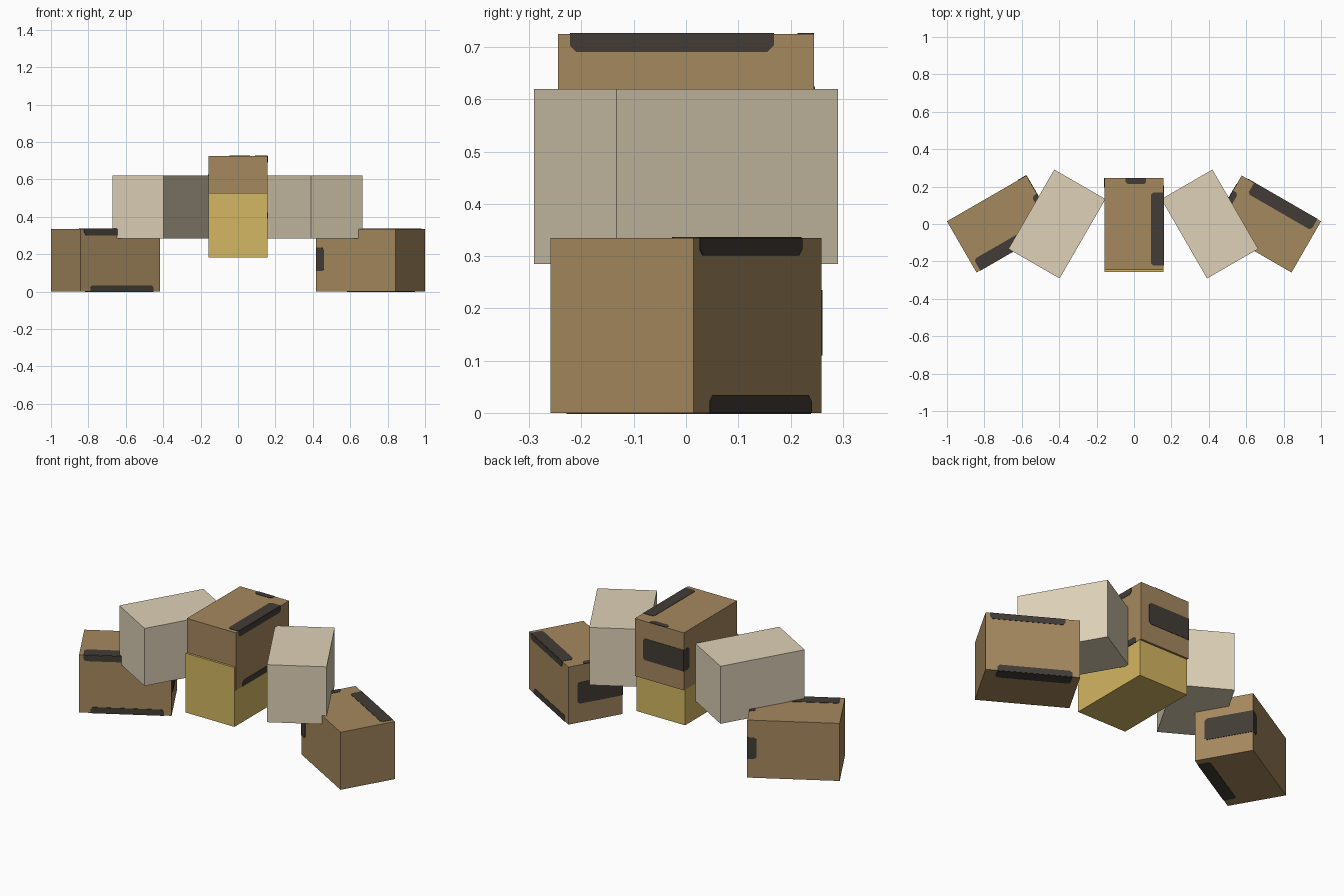
import bpy, bmesh, math
from mathutils import Vector

if "Cube" in bpy.data.objects:
    bpy.data.objects.remove(bpy.data.objects["Cube"])

# Carton size: width, length, height
W, L, H = 0.316, 0.49, 0.335


def material(name, rgb):
    m = bpy.data.materials.new(name)
    lin = [((c / 255 + 0.055) / 1.055) ** 2.4 for c in rgb]
    m.diffuse_color = (*lin, 1)
    m.use_nodes = True
    m.node_tree.nodes["Principled BSDF"].inputs["Base Color"].default_value = m.diffuse_color
    return m


BROWN = material("cardboard_brown", (165, 136, 94))
GOLD = material("cardboard_gold", (212, 183, 98))
PALE = material("cardboard_pale", (222, 209, 183))
DARK = material("tape_dark", (66, 60, 54))


def add_object(name, bm, mat, loc, turn):
    bmesh.ops.recalc_face_normals(bm, faces=bm.faces)
    mesh = bpy.data.meshes.new(name)
    bm.to_mesh(mesh)
    bm.free()
    mesh.materials.append(mat)
    ob = bpy.data.objects.new(name, mesh)
    ob.location = loc
    ob.rotation_euler.z = math.radians(turn)
    bpy.context.collection.objects.link(ob)
    return ob


def carton(name, mat, loc, turn=0, size=(W, L, H)):
    """Plain box standing on its origin."""
    bm = bmesh.new()
    bmesh.ops.create_cube(bm, size=1)
    for v in bm.verts:
        v.co = Vector((v.co.x * size[0], v.co.y * size[1], (v.co.z + 0.5) * size[2]))
    return add_object(name, bm, mat, loc, turn)


def tape_flap(bm, origin, along, inward, a0, a1, width):
    """Thin flap: straight on the folded edge, clipped corners on the free side."""
    o, u, v = Vector(origin), Vector(along), Vector(inward)
    n = u.cross(v)
    c = 0.012
    outline = [(a0, 0), (a1, 0), (a1, width - c), (a1 - c, width),
               (a0 + c, width), (a0, width - c)]
    rings = [[bm.verts.new(o + u * a + v * b + n * h) for a, b in outline]
             for h in (-0.002, 0.002)]
    for ring in rings:
        bm.faces.new(ring)
    for i in range(6):
        j = (i + 1) % 6
        bm.faces.new((rings[0][i], rings[0][j], rings[1][j], rings[1][i]))


def taped_carton(name, loc, turn=0):
    """Brown carton with dark tape folded over its edges."""
    carton(name, BROWN, loc, turn)
    bm = bmesh.new()
    x, y = W / 2, L / 2
    # Long strip over the top right edge
    tape_flap(bm, (x, 0, H), (0, 1, 0), (-1, 0, 0), -0.222, 0.168, 0.068)
    tape_flap(bm, (x, 0, H), (0, 1, 0), (0, 0, -1), -0.222, 0.168, 0.034)
    # Long strip over the bottom right edge
    tape_flap(bm, (x, 0, 0), (0, 1, 0), (-1, 0, 0), -0.184, 0.205, 0.068)
    tape_flap(bm, (x, 0, 0), (0, 1, 0), (0, 0, 1), -0.184, 0.205, 0.034)
    # Wide strip around the back left corner
    tape_flap(bm, (-x, y, 0), (0, 0, 1), (1, 0, 0), 0.11, 0.235, 0.263)
    tape_flap(bm, (-x, y, 0), (0, 0, 1), (0, -1, 0), 0.11, 0.235, 0.05)
    # Short flap at the back of the top
    tape_flap(bm, (0, y, H), (1, 0, 0), (0, -1, 0), -0.045, 0.065, 0.032)
    add_object(name + "_tape", bm, DARK, loc, turn)


# Ground level cartons at both ends
taped_carton("left_carton", (-0.709, 0, 0), -60)
taped_carton("right_carton", (0.709, 0, 0), 60)

# Pale boxes in the middle tier
carton("left_pale_box", PALE, (-0.412, 0, 0.285), -30)
carton("right_pale_box", PALE, (0.405, 0, 0.285), 30)

# Gold box under the top carton
carton("gold_box", GOLD, (0, -0.012, 0.182), 0, (W - 0.002, L, 0.345))
taped_carton("top_carton", (0, 0, 0.39))
